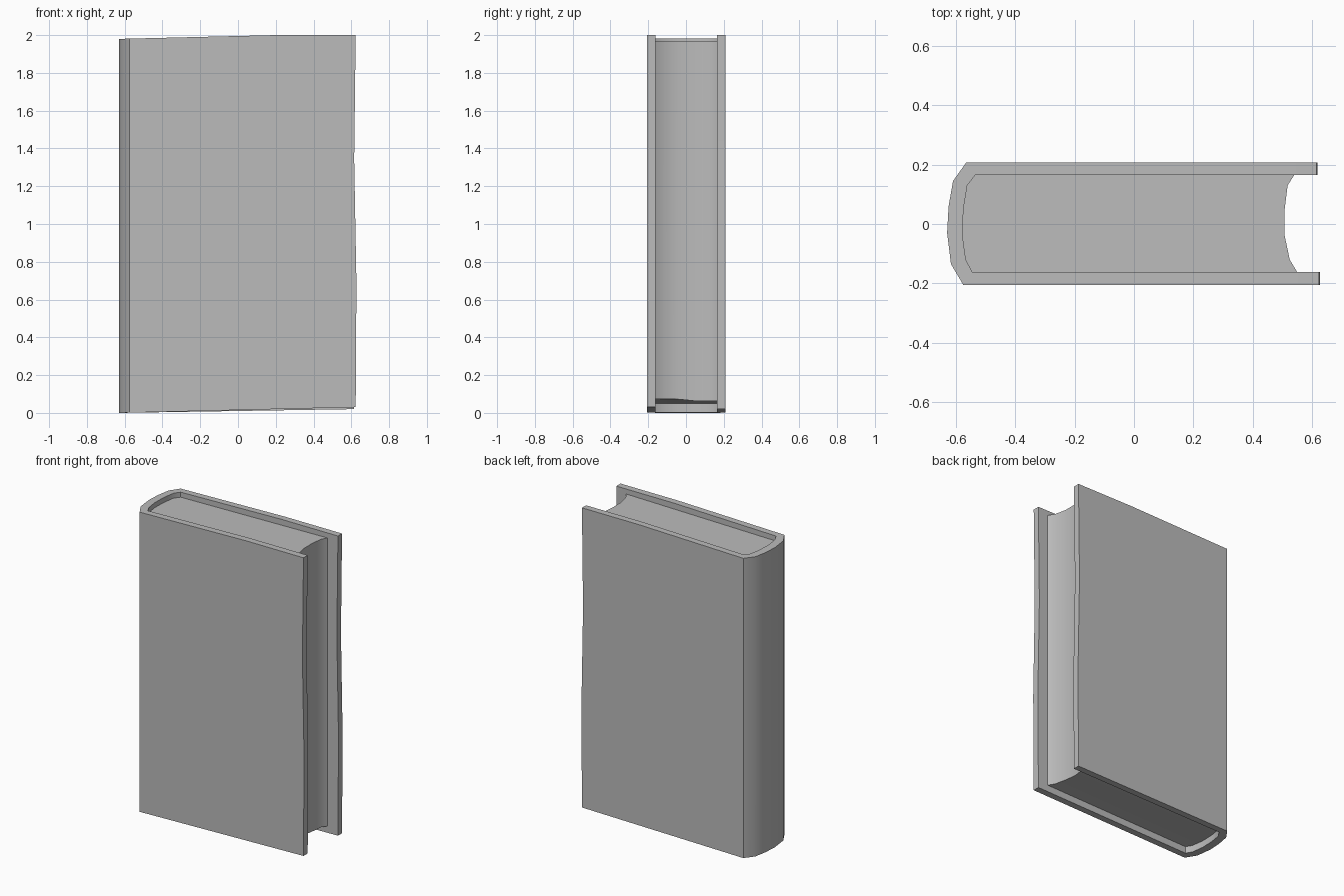
import bpy
import bmesh

if "Cube" in bpy.data.objects:
    bpy.data.objects.remove(bpy.data.objects["Cube"], do_unlink=True)

grey = bpy.data.materials.new("plain grey")
grey.use_nodes = True
colour = (0.5, 0.5, 0.5, 1)
grey.diffuse_color = colour
grey.node_tree.nodes["Principled BSDF"].inputs["Base Color"].default_value = colour


def bottom(x, y):
    # lower edge rises gently towards the fore edge
    return (0.03 if y < 0 else 0.02) * (x + 0.63) / 1.25


def top(x):
    return 1.98 + 0.02 * min(1, (x + 0.63) / 0.83)


def column(bm, point, rows, low=0.0, high=0.0):
    # one vertical line of vertices, with slightly wavy cover edges
    x, y = point
    z0, z1 = bottom(x, y) + low, top(x) - high
    verts = []
    for i in range(rows + 1):
        wave = (0, 0.004, -0.008, 0)[i] if x > 0.6 else 0
        verts.append(bm.verts.new((x + wave, y, z0 + (z1 - z0) * i / rows)))
    return verts


def wall(bm, a, b):
    for i in range(len(a) - 1):
        bm.faces.new((a[i], b[i], b[i + 1], a[i + 1]))


def finish(bm, name):
    bmesh.ops.recalc_face_normals(bm, faces=bm.faces)
    mesh = bpy.data.meshes.new(name)
    bm.to_mesh(mesh)
    bm.free()
    mesh.materials.append(grey)
    obj = bpy.data.objects.new(name, mesh)
    bpy.context.collection.objects.link(obj)
    bpy.ops.object.select_all(action="DESELECT")
    obj.select_set(True)
    bpy.context.view_layer.objects.active = obj
    bpy.ops.object.shade_smooth_by_angle(angle=0.75)


# Spine curves, from back board to front board
spine_outer = [(-0.565, 0.208), (-0.61, 0.145), (-0.625, 0.06),
               (-0.63, -0.03), (-0.617, -0.135), (-0.575, -0.206)]
spine_inner = [(-0.535, 0.165), (-0.562, 0.13), (-0.575, 0.05),
               (-0.578, -0.04), (-0.567, -0.12), (-0.545, -0.162)]
fore_edge = [(0.55, -0.162), (0.525, -0.12), (0.508, -0.04),
             (0.508, 0.05), (0.518, 0.13), (0.54, 0.165)]


def boards(spine, back_y, front_y):
    return ([(x, back_y) for x in (0.615, 0.2, -0.2)] + spine
            + [(x, front_y) for x in (-0.2, 0.2, 0.623)])


# Cover: both boards and the rounded spine in one wrapped strip
bm = bmesh.new()
outer = [column(bm, p, 3) for p in boards(spine_outer, 0.208, -0.206)]
inner = [column(bm, p, 3) for p in boards(spine_inner, 0.165, -0.162)]
for i in range(len(outer) - 1):
    wall(bm, outer[i], outer[i + 1])
    wall(bm, inner[i + 1], inner[i])
    for k in (0, -1):
        bm.faces.new((outer[i][k], outer[i + 1][k], inner[i + 1][k], inner[i][k]))
for end in (0, -1):
    wall(bm, outer[end], inner[end])
finish(bm, "cover")

# Page block: recessed top and bottom, with a hollow fore edge
bm = bmesh.new()
ring = [column(bm, p, 1, 0.045, 0.033) for p in spine_inner + fore_edge]
for i, line in enumerate(ring):
    wall(bm, line, ring[(i + 1) % len(ring)])
count = len(ring)
for k in (0, -1):
    for i in range(count // 2 - 1):
        j = count - 1 - i
        bm.faces.new((ring[i][k], ring[i + 1][k], ring[j - 1][k], ring[j][k]))
finish(bm, "pages")
